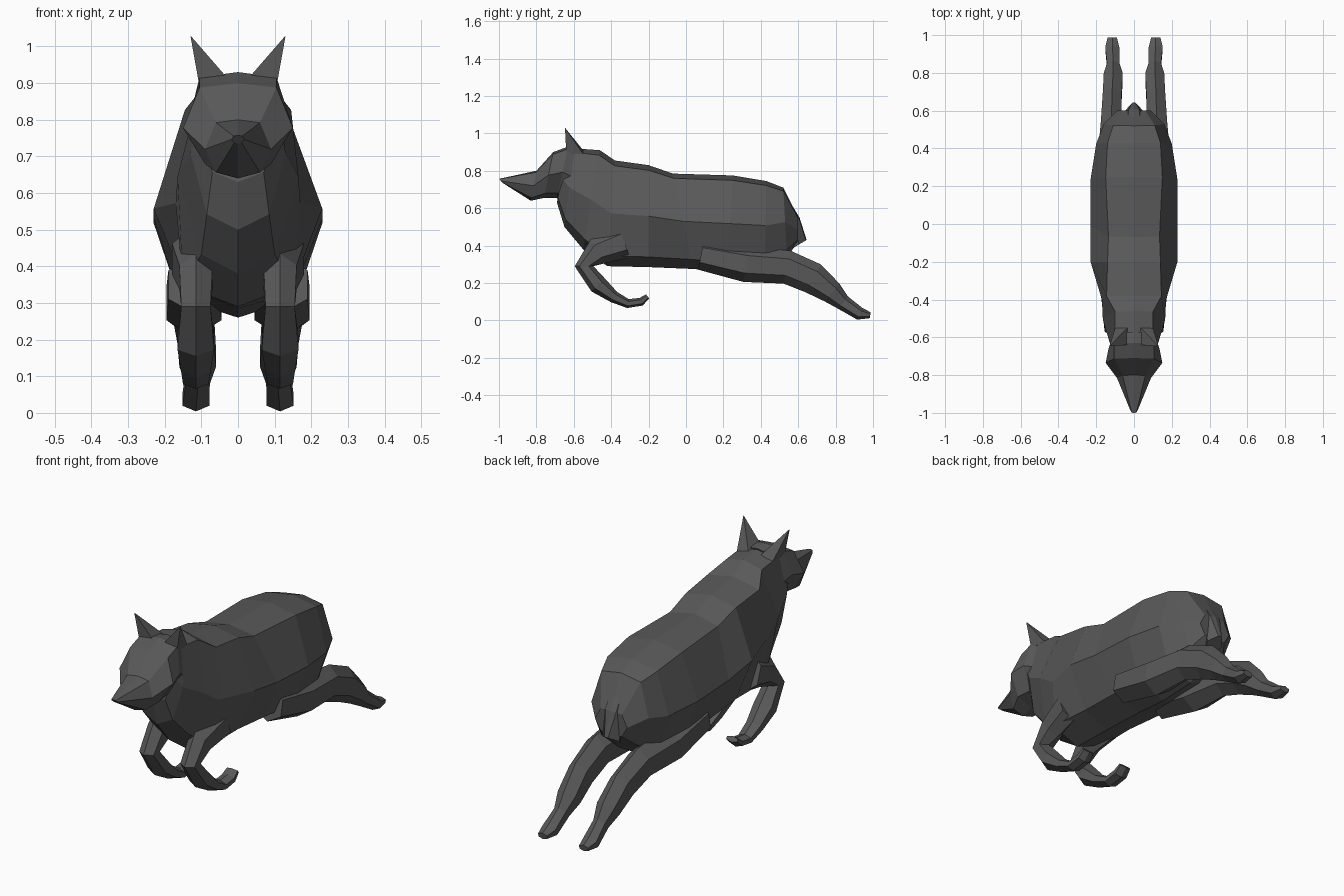
import bpy, bmesh
from mathutils import Vector

fur = bpy.data.materials.new("dark grey fur")
fur.diffuse_color = (0.1, 0.1, 0.1, 1)


def skin_rings(name, rings):
    """Bridge equal-length rings into a closed flat-shaded skin."""
    bm = bmesh.new()
    vr = [[bm.verts.new(p) for p in r] for r in rings]
    n = len(rings[0])
    for a, b in zip(vr, vr[1:]):
        for i in range(n):
            j = (i + 1) % n
            bm.faces.new((a[i], a[j], b[j], b[i]))
    bm.faces.new(vr[0])
    bm.faces.new(vr[-1])
    bmesh.ops.recalc_face_normals(bm, faces=bm.faces)
    me = bpy.data.meshes.new(name)
    bm.to_mesh(me)
    bm.free()
    me.materials.append(fur)
    ob = bpy.data.objects.new(name, me)
    bpy.context.collection.objects.link(ob)
    return ob


def trunk(name, sections, mid=0.5):
    """Section: top y,z, bottom y,z, then half widths at top, middle, bottom."""
    rings = []
    for yt, zt, yb, zb, w1, w2, w3 in sections:
        top, bot = Vector((0, yt, zt)), Vector((0, yb, zb))
        half = [(0, 0), (w1, 0.05), (w2, mid), (w3, 0.9), (0, 1)]
        loop = half + [(-w, t) for w, t in half[3:0:-1]]
        rings.append([top.lerp(bot, t) + Vector((w, 0, 0)) for w, t in loop])
    return skin_rings(name, rings)


def limb(name, path):
    """Path point: x, y, z, half width, half depth. Built on both sides."""
    hexa = [(0, 1), (1, .5), (1, -.5), (0, -1), (-1, -.5), (-1, .5)]
    pts = [Vector(p[:3]) for p in path]
    for s, side in ((1, "left"), (-1, "right")):
        rings = []
        for i, p in enumerate(path):
            d = pts[min(i + 1, len(pts) - 1)] - pts[max(i - 1, 0)]
            up = Vector((0, -d.z, d.y)).normalized()
            rings.append([Vector((s * (p[0] + u * p[3]), p[1], p[2])) + up * v * p[4]
                          for u, v in hexa])
        skin_rings(name + "_" + side, rings)


# body from rump to neck
trunk("body", [
    (0.60, 0.55, 0.60, 0.42, 0.06, 0.09, 0.06),
    (0.52, 0.71, 0.54, 0.34, 0.11, 0.16, 0.10),
    (0.43, 0.745, 0.42, 0.27, 0.14, 0.20, 0.14),
    (0.25, 0.775, 0.22, 0.26, 0.15, 0.23, 0.16),
    (-0.07, 0.785, 0.04, 0.275, 0.135, 0.23, 0.15),
    (-0.20, 0.83, -0.20, 0.285, 0.14, 0.23, 0.14),
    (-0.38, 0.855, -0.42, 0.29, 0.145, 0.17, 0.15),
    (-0.46, 0.91, -0.55, 0.38, 0.10, 0.165, 0.10),
    (-0.60, 0.92, -0.65, 0.50, 0.10, 0.13, 0.085),
    (-0.64, 0.90, -0.69, 0.63, 0.09, 0.11, 0.07)])

# head with tapering muzzle
trunk("head", [
    (-0.57, 0.925, -0.66, 0.62, 0.09, 0.12, 0.07),
    (-0.63, 0.93, -0.69, 0.655, 0.105, 0.135, 0.08),
    (-0.71, 0.90, -0.76, 0.655, 0.105, 0.15, 0.09),
    (-0.80, 0.80, -0.83, 0.64, 0.06, 0.09, 0.06),
    (-1.00, 0.757, -0.98, 0.735, 0.012, 0.018, 0.01)])

# pointed ears
for s, side in ((1, "left"), (-1, "right")):
    base = [(0.03, -0.64, 0.915), (0.105, -0.64, 0.89), (0.10, -0.55, 0.89), (0.035, -0.55, 0.91)]
    tip = Vector((0.13, -0.647, 1.03))
    skin_rings("ear_" + side, [
        [Vector((s * x, y, z)) for x, y, z in base],
        [Vector((s * v.x, v.y, v.z)) for v in (tip.lerp(Vector(p), 0.02) for p in base)]])

# tucked front legs
limb("front_leg", [
    (0.125, -0.33, 0.42, 0.055, 0.09),
    (0.115, -0.47, 0.37, 0.045, 0.075),
    (0.115, -0.545, 0.29, 0.04, 0.05),
    (0.115, -0.47, 0.19, 0.05, 0.05),
    (0.115, -0.385, 0.125, 0.04, 0.032),
    (0.115, -0.31, 0.09, 0.035, 0.024),
    (0.115, -0.24, 0.10, 0.035, 0.022),
    (0.115, -0.205, 0.128, 0.03, 0.014)])

# stretched hind legs
limb("hind_leg", [
    (0.12, 0.08, 0.35, 0.07, 0.08),
    (0.12, 0.32, 0.30, 0.075, 0.095),
    (0.12, 0.54, 0.285, 0.055, 0.09),
    (0.115, 0.68, 0.225, 0.05, 0.085),
    (0.11, 0.78, 0.15, 0.05, 0.062),
    (0.11, 0.84, 0.095, 0.033, 0.042),
    (0.115, 0.93, 0.035, 0.037, 0.034),
    (0.115, 0.985, 0.028, 0.025, 0.016)])

# short tail
trunk("tail", [
    (0.54, 0.66, 0.50, 0.62, 0.03, 0.05, 0.03),
    (0.607, 0.55, 0.54, 0.52, 0.03, 0.06, 0.04),
    (0.645, 0.43, 0.56, 0.38, 0.01, 0.045, 0.03)])
